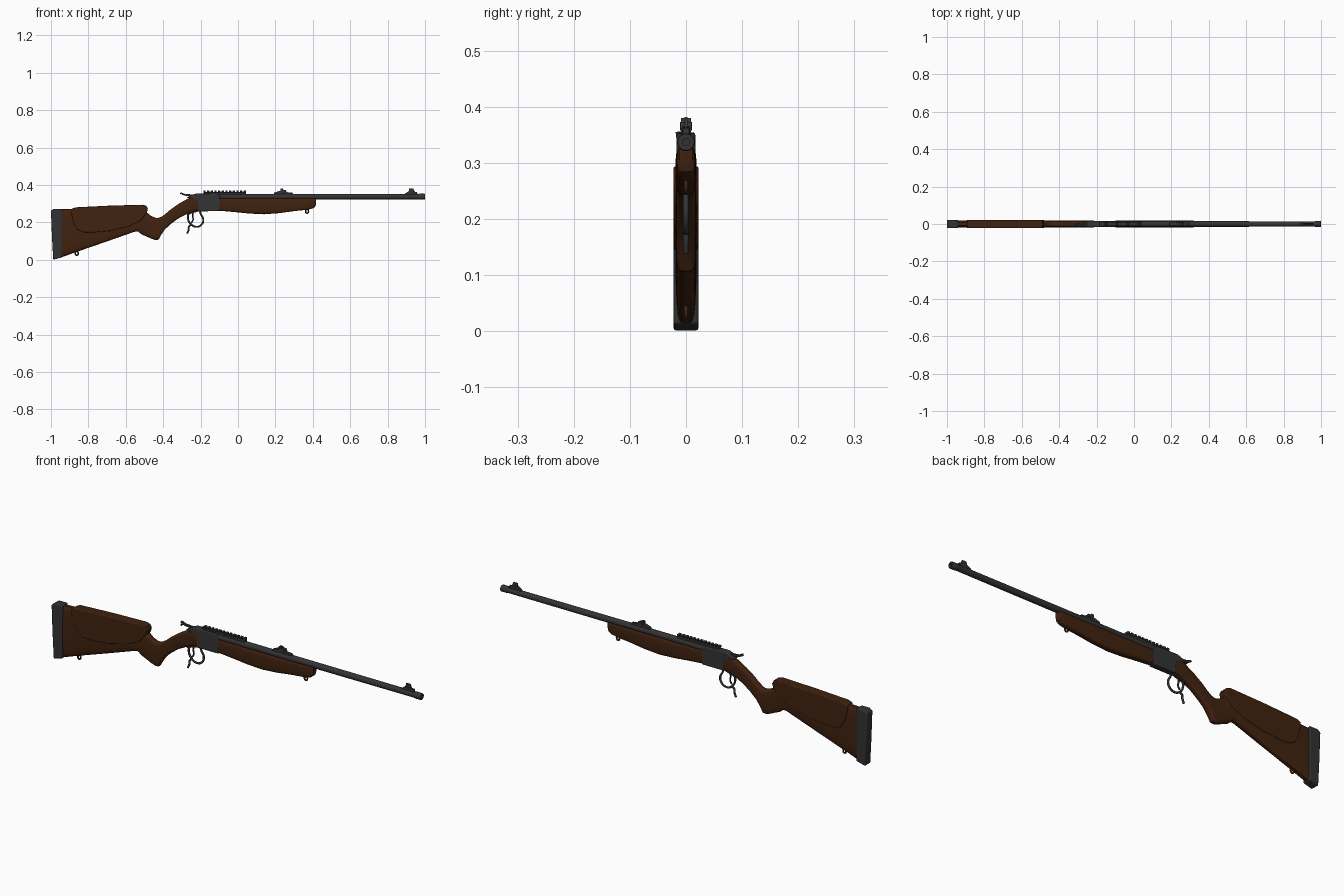
import bpy, bmesh, math
from mathutils import Vector

if "Cube" in bpy.data.objects:
    bpy.data.objects.remove(bpy.data.objects["Cube"])


def material(name, rgb):
    m = bpy.data.materials.new(name)
    m.diffuse_color = (*rgb, 1)
    m.use_nodes = True
    m.node_tree.nodes["Principled BSDF"].inputs["Base Color"].default_value = m.diffuse_color
    return m


WOOD = material("walnut wood", (0.052, 0.016, 0.005))
STEEL = material("blued steel", (0.034, 0.034, 0.036))
RUBBER = material("grey rubber", (0.032, 0.032, 0.033))


def finish(name, bm, mat, bevel=0, segments=3):
    bmesh.ops.recalc_face_normals(bm, faces=bm.faces)
    me = bpy.data.meshes.new(name)
    bm.to_mesh(me)
    bm.free()
    ob = bpy.data.objects.new(name, me)
    bpy.context.collection.objects.link(ob)
    me.materials.append(mat)
    if bevel:
        b = ob.modifiers.new("bevel", 'BEVEL')
        b.width, b.segments, b.limit_method = bevel, segments, 'ANGLE'
        b.angle_limit = math.radians(50)
    bpy.ops.object.select_all(action='DESELECT')
    ob.select_set(True)
    bpy.context.view_layer.objects.active = ob
    bpy.ops.object.shade_smooth_by_angle(angle=math.radians(35))
    return ob


def skin(name, rings, mat):
    """Bridge equal rings of points and cap the ends."""
    bm = bmesh.new()
    vs = [[bm.verts.new(p) for p in r] for r in rings]
    n = len(rings[0])
    for a, b in zip(vs, vs[1:]):
        for i in range(n):
            bm.faces.new((a[i], a[(i + 1) % n], b[(i + 1) % n], b[i]))
    bm.faces.new(vs[0])
    bm.faces.new(vs[-1])
    return finish(name, bm, mat)


def loft(name, stations, mat, power=4.0, n=28):
    """Stations (x, z bottom, z top, half width) with rounded box sections."""
    rings = []
    for x, zb, zt, w in stations:
        ring = []
        for i in range(n):
            a = 2 * math.pi * i / n
            c, s = math.cos(a), math.sin(a)
            ring.append((x, w * math.copysign(abs(c) ** (2 / power), c),
                         (zb + zt) / 2 + (zt - zb) / 2 * math.copysign(abs(s) ** (2 / power), s)))
        rings.append(ring)
    return skin(name, rings, mat)


def prism(name, pts, half, mat, bevel=0, y=0):
    """Side outline (x, z) extruded across y."""
    bm = bmesh.new()
    f = bm.faces.new([bm.verts.new((x, y - half, z)) for x, z in pts])
    ex = bmesh.ops.extrude_face_region(bm, geom=[f])
    bmesh.ops.translate(bm, vec=(0, 2 * half, 0),
                        verts=[v for v in ex["geom"] if isinstance(v, bmesh.types.BMVert)])
    return finish(name, bm, mat, bevel)


def tube(name, pts, radius, mat, closed=False):
    """Smooth round bar through (x, y, z) points."""
    cu = bpy.data.curves.new(name, 'CURVE')
    cu.dimensions = '3D'
    cu.bevel_depth, cu.bevel_resolution, cu.use_fill_caps = radius, 2, True
    sp = cu.splines.new('BEZIER')
    sp.bezier_points.add(len(pts) - 1)
    for bp, p in zip(sp.bezier_points, pts):
        bp.co = p
        bp.handle_left_type = bp.handle_right_type = 'AUTO'
    sp.use_cyclic_u, sp.resolution_u = closed, 6
    ob = bpy.data.objects.new(name, cu)
    bpy.context.collection.objects.link(ob)
    cu.materials.append(mat)
    bpy.ops.object.select_all(action='DESELECT')
    ob.select_set(True)
    bpy.context.view_layer.objects.active = ob
    bpy.ops.object.convert(target='MESH')
    return ob


def lathe(name, profile, zc, mat, n=24):
    """Profile (x, radius) turned about the barrel axis."""
    return skin(name, [[(x, r * math.cos(2 * math.pi * i / n), zc + r * math.sin(2 * math.pi * i / n))
                        for i in range(n)] for x, r in profile], mat)


# Butt stock with pistol grip and wrist
loft("butt_stock", [
    (-0.945, .012, .270, .018), (-0.88, .036, .272, .019), (-0.70, .098, .278, .019),
    (-0.555, .149, .284, .019), (-0.535, .152, .284, .019), (-0.515, .135, .280, .0185),
    (-0.49, .125, .255, .018), (-0.465, .113, .234, .018), (-0.44, .105, .224, .0175),
    (-0.425, .107, .224, .0175), (-0.413, .130, .228, .0175), (-0.39, .163, .243, .0175),
    (-0.36, .190, .269, .0175), (-0.32, .220, .297, .0175), (-0.27, .246, .326, .0175),
    (-0.235, .259, .338, .0175), (-0.213, .262, .318, .0175)], WOOD)

# Raised cheek piece on both sides
prism("cheek_piece", [
    (-0.892, .245), (-0.878, .195), (-0.86, .163), (-0.83, .147), (-0.78, .145), (-0.68, .155),
    (-0.58, .180), (-0.52, .210), (-0.487, .252), (-0.482, .272), (-0.49, .288), (-0.51, .294),
    (-0.69, .289), (-0.87, .280), (-0.89, .272)], .0225, WOOD, .004)

# Butt pad
prism("butt_pad", [(-0.988, 0), (-0.94, .013), (-0.94, .272), (-0.985, .272), (-1.0, .262), (-0.995, .13)],
      .0222, RUBBER, .005)

# Fore-end
loft("fore_end", [
    (-0.098, .262, .330, .0175), (-0.02, .255, .330, .018), (0.06, .247, .330, .0185),
    (0.14, .243, .330, .0185), (0.22, .249, .330, .018), (0.30, .260, .330, .0175),
    (0.37, .267, .330, .017), (0.40, .274, .330, .0165), (0.413, .284, .330, .0155),
    (0.418, .300, .328, .012)], WOOD)

# Receiver
prism("receiver", [
    (-0.216, .260), (-0.096, .260), (-0.096, .340), (-0.11, .352), (-0.225, .354), (-0.25, .345),
    (-0.275, .331), (-0.24, .325), (-0.216, .312)], .0165, STEEL, .004)
prism("guard_plate", [(-0.275, .238), (-0.216, .257), (-0.16, .257), (-0.16, .264), (-0.216, .266), (-0.27, .25)],
      .008, STEEL, .001)

# Barrel with muzzle band and dark bore
lathe("barrel", [(-0.23, .0155), (0.1, .0155), (0.94, .0142), (0.965, .0142), (0.97, .0160), (0.997, .0160),
                 (1.0, .0145), (1.0, .0065), (0.95, .0065)], .337, STEEL)

# Hammer with side spur
prism("hammer", [(-0.24, .330), (-0.225, .345), (-0.255, .350), (-0.285, .352), (-0.306, .361),
                 (-0.312, .354), (-0.288, .343), (-0.262, .339)], .005, STEEL, .001)
tube("hammer_spur", [(-0.296, .004, .351), (-0.296, -.009, .351), (-0.296, -.018, .350)], .005, STEEL)

# Trigger, guard loop and lever tail
tube("trigger_guard", [(-0.262, 0, .25), (-0.268, 0, .225), (-0.252, 0, .190), (-0.22, 0, .176),
                       (-0.193, 0, .190), (-0.186, 0, .218), (-0.198, 0, .242), (-0.205, 0, .26)], .005, STEEL)
tube("guard_lever_tail", [(-0.248, 0, .187), (-0.262, 0, .178), (-0.264, 0, .160), (-0.272, 0, .140)], .005, STEEL)
tube("trigger", [(-0.236, 0, .26), (-0.243, 0, .236), (-0.240, 0, .215), (-0.249, 0, .198)], .004, STEEL)

# Sight rail with evenly spaced teeth
prism("rail_base", [(-0.185, .345), (0.043, .345), (0.043, .361), (-0.185, .361)], .0085, STEEL)
for i in range(12):
    x = -0.185 + i * 0.0196
    prism(f"rail_tooth_{i + 1}", [(x, .358), (x + .012, .358), (x + .012, .369), (x, .369)], .011, STEEL, .001)

# Rear sight: ramp, leaf and two notch ears
prism("rear_sight_ramp", [(0.19, .345), (0.295, .345), (0.292, .358), (0.262, .361), (0.24, .370),
                          (0.215, .366), (0.192, .358)], .0075, STEEL, .001)
prism("rear_sight_leaf", [(0.228, .360), (0.262, .360), (0.256, .373), (0.228, .373)], .0105, STEEL, .001)
for s in (-1, 1):
    prism("rear_sight_ear", [(0.226, .370), (0.246, .370), (0.240, .380), (0.226, .380)], .003, STEEL, y=s * .0055)

# Front sight: ramp and blade
prism("front_sight_ramp", [(0.885, .345), (0.962, .345), (0.957, .362), (0.912, .366), (0.895, .355)],
      .006, STEEL, .001)
prism("front_sight_blade", [(0.912, .360), (0.947, .360), (0.940, .374), (0.938, .382), (0.915, .382)],
      .0028, STEEL)

# Sling swivel studs
for name, x, z in (("rear_sling_stud", -0.862, .034), ("front_sling_stud", 0.369, .259)):
    ring = [(x + .008 * math.cos(a * math.pi / 4), 0, z + .010 * math.sin(a * math.pi / 4)) for a in range(8)]
    tube(name, ring, .004, WOOD, closed=True)
